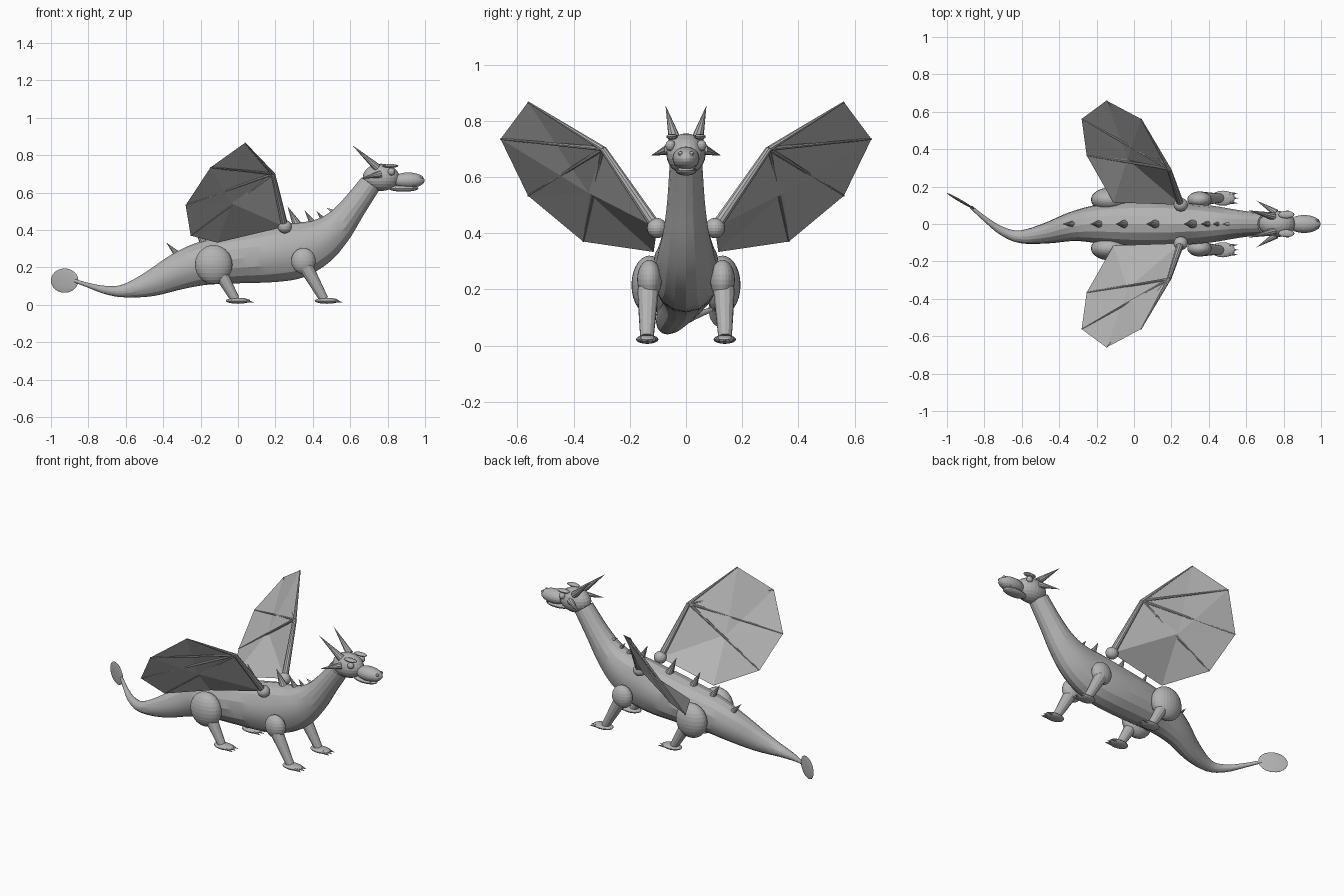
import bpy, bmesh, math
from mathutils import Vector, Matrix

if "Cube" in bpy.data.objects:
    bpy.data.objects.remove(bpy.data.objects["Cube"])

grey = bpy.data.materials.new("stone_grey")
grey.diffuse_color = (0.45, 0.45, 0.45, 1)
grey.use_nodes = True
grey.node_tree.nodes["Principled BSDF"].inputs["Base Color"].default_value = grey.diffuse_color


def finish(bm, name, smooth=None):
    bmesh.ops.recalc_face_normals(bm, faces=bm.faces)
    me = bpy.data.meshes.new(name)
    bm.to_mesh(me)
    bm.free()
    ob = bpy.data.objects.new(name, me)
    bpy.context.collection.objects.link(ob)
    me.materials.append(grey)
    if smooth:
        bpy.ops.object.select_all(action='DESELECT')
        ob.select_set(True)
        bpy.context.view_layer.objects.active = ob
        bpy.ops.object.shade_smooth_by_angle(angle=math.radians(smooth))
    return ob


def ball(name, c, r, seg=24, turn=0):
    bm = bmesh.new()
    m = Matrix.Translation(c) @ Matrix.Rotation(turn, 4, 'Z') @ Matrix.Diagonal((*r, 1))
    bmesh.ops.create_uvsphere(bm, u_segments=seg, v_segments=seg // 2, radius=1, matrix=m)
    return finish(bm, name)


def rod(name, a, b, r1, r2=0.0, seg=10):
    """Tapered rod from a to b; r2 = 0 gives a cone."""
    a, b = Vector(a), Vector(b)
    d = b - a
    m = Matrix.Translation((a + b) / 2) @ d.to_track_quat('Z', 'Y').to_matrix().to_4x4()
    bm = bmesh.new()
    bmesh.ops.create_cone(bm, cap_ends=True, segments=seg, radius1=r1, radius2=r2,
                          depth=d.length, matrix=m)
    return finish(bm, name)


# Body: elliptical rings swept from tail to neck (x, y, z, height radius, width radius)
spine = [(-.87, .09, .128, .009, .009), (-.80, .03, .105, .013, .013),
         (-.71, -.035, .08, .022, .022), (-.61, -.068, .075, .035, .034),
         (-.47, -.05, .112, .068, .055), (-.32, -.012, .178, .098, .08),
         (-.18, 0, .223, .117, .105), (0, 0, .248, .133, .12),
         (.18, 0, .268, .147, .12), (.31, 0, .292, .15, .108),
         (.425, 0, .335, .125, .097), (.525, 0, .41, .092, .08),
         (.61, 0, .513, .07, .067), (.708, 0, .648, .058, .058)]
pts = [Vector(p) for p in spine]
rings = []
STEPS, SIDES = 4, 16
for i in range(len(pts) - 1):
    p0, p1, p2 = pts[max(i - 1, 0)], pts[i], pts[i + 1]
    p3 = pts[min(i + 2, len(pts) - 1)]
    for k in range(STEPS):
        t = k / STEPS
        rings.append(.5 * (2 * p1 + (p2 - p0) * t + (2 * p0 - 5 * p1 + 4 * p2 - p3) * t * t
                           + (3 * p1 - p0 - 3 * p2 + p3) * t ** 3))
rings.append(pts[-1])
bm = bmesh.new()
loops = []
for i, p in enumerate(rings):
    d = (rings[min(i + 1, len(rings) - 1)] - rings[max(i - 1, 0)]).to_3d().normalized()
    side = Vector((0, 0, 1)).cross(d).normalized()
    up = d.cross(side)
    loops.append([bm.verts.new(p.to_3d() + side * math.cos(a) * p[4] + up * math.sin(a) * p[3])
                  for a in (2 * math.pi * k / SIDES for k in range(SIDES))])
for a, b in zip(loops, loops[1:]):
    for k in range(SIDES):
        j = (k + 1) % SIDES
        bm.faces.new((a[k], a[j], b[j], b[k]))
bm.faces.new(loops[0])
bm.faces.new(loops[-1])
finish(bm, "body", 20)

# Tail fin: thin upright leaf
ball("tail_fin", (-.927, .123, .13), (.085, .007, .065), 24, math.radians(-30))

# Back spikes (base x, base z, tip x, tip z, radius)
for x, z, tx, tz, r in [(-.315, .26, -.385, .335, .021), (-.18, .325, -.235, .415, .022),
                        (-.05, .36, -.10, .46, .023), (.115, .395, .065, .505, .024),
                        (.315, .43, .265, .527, .024), (.40, .437, .355, .507, .018),
                        (.46, .45, .42, .502, .016), (.515, .495, .475, .518, .014)]:
    rod("back_spike", (x, 0, z), (tx, 0, tz), r)

# Head, snout, jaw
ball("head", (.765, 0, .682), (.098, .07, .073), 24)
ball("snout", (.91, 0, .666), (.088, .048, .042), 24)
ball("jaw", (.885, 0, .623), (.08, .038, .018), 20)

for s in (-1, 1):
    # Face details
    ball("eye", (.82, s * .055, .712), (.02, .018, .02), 14)
    ball("brow", (.815, s * .05, .743), (.043, .02, .01), 16)
    ball("nostril", (.98, s * .02, .683), (.009, .008, .009), 10)
    rod("horn", (.745, s * .04, .733), (.61, s * .073, .855), .022)
    rod("ear", (.76, s * .06, .698), (.655, s * .125, .676), .02)
    for x in (.90, .94):
        rod("tooth", (x, s * .029, .645), (x, s * .029, .618), .006, 0, 6)

    # Legs with feet and claws
    ball("thigh", (-.13, s * .13, .215), (.1, .064, .105), 28)
    ball("shoulder", (.35, s * .13, .235), (.065, .044, .07), 24)
    for label, x0, z0, x1 in (("hind", -.10, .18, -.015), ("front", .365, .20, .46)):
        rod(label + "_leg", (x0, s * .135, z0), (x1, s * .139, .03), .038, .024, 12)
        fx = x1 + .015
        ball(label + "_foot", (fx, s * .138, .022), (.065, .04, .016), 20)
        for k in (-1, 0, 1):
            rod(label + "_claw", (fx + .035, s * .138 + k * .022, .022),
                (fx + (.085 if k == 0 else .08), s * .138 + k * .027, .014), .011, 0, 8)

    # Wing: joint, arm, finger bones and a fan-shaped membrane
    root, wrist = (.25, s * .103, .418), (.187, s * .295, .70)
    tips = [(.037, s * .562, .866), (-.147, s * .66, .735),
            (-.28, s * .562, .533), (-.253, s * .366, .37)]
    ball("wing_joint", root, (.038, .036, .036), 20)
    rod("wing_arm", root, wrist, .02, .012)
    for n, tip in enumerate(tips):
        rod("wing_finger", wrist, tip, .01 if n == 0 else .008, .003, 8)
    bm = bmesh.new()
    rim = [bm.verts.new(p) for p in [root, wrist, *tips, (-.11, s * .115, .333)]]
    mid = bm.verts.new((-.035, s * .347, .543))
    for k in range(len(rim)):
        bm.faces.new((mid, rim[k], rim[(k + 1) % len(rim)]))
    finish(bm, "wing_membrane")
